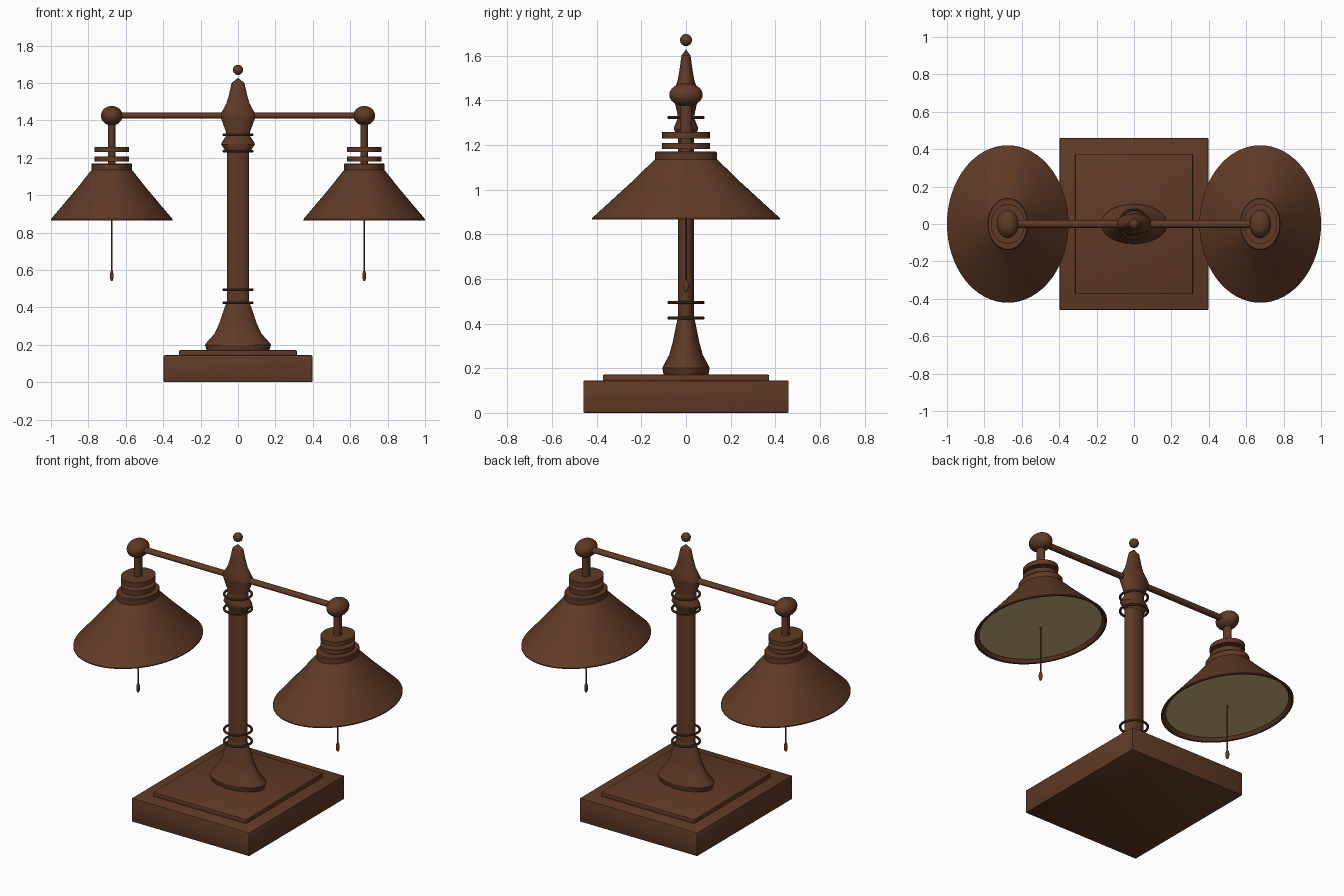
import bpy, bmesh, math
from mathutils import Matrix

cube = bpy.data.objects.get("Cube")
if cube:
    bpy.data.objects.remove(cube, do_unlink=True)


def material(name, rgb):
    m = bpy.data.materials.new(name)
    m.use_nodes = True
    col = (*rgb, 1.0)
    m.diffuse_color = col
    bsdf = next(n for n in m.node_tree.nodes if n.type == 'BSDF_PRINCIPLED')
    bsdf.inputs["Base Color"].default_value = col
    return m


BRONZE = material("bronze brown", (0.117, 0.042, 0.019))
GLASS = material("cream glass", (0.64, 0.48, 0.23))


def finish(name, bm, mat, loc=(0, 0, 0), angle=32):
    bmesh.ops.recalc_face_normals(bm, faces=bm.faces)
    mesh = bpy.data.meshes.new(name)
    bm.to_mesh(mesh)
    bm.free()
    mesh.shade_smooth()
    mesh.set_sharp_from_angle(angle=math.radians(angle))
    mesh.materials.append(mat)
    obj = bpy.data.objects.new(name, mesh)
    obj.location = loc
    bpy.context.scene.collection.objects.link(obj)
    return obj


def lathe(name, profile, loc=(0, 0, 0), squash=1.0, mat=BRONZE, steps=48, closed=False):
    """Turn (radius, height) points about z; squash scales the y radius."""
    bm = bmesh.new()
    vs = [bm.verts.new((r, 0, z)) for r, z in profile]
    pairs = list(zip(vs, vs[1:])) + ([(vs[-1], vs[0])] if closed else [])
    edges = [bm.edges.new(p) for p in pairs]
    bmesh.ops.spin(bm, geom=vs + edges, cent=(0, 0, 0), axis=(0, 0, 1),
                   angle=math.tau, steps=steps)
    bmesh.ops.remove_doubles(bm, verts=bm.verts, dist=1e-5)
    bmesh.ops.scale(bm, vec=(1, squash, 1), verts=bm.verts)
    return finish(name, bm, mat, loc)


def disc(name, r, z0, z1, loc=(0, 0, 0), squash=1.0, mat=BRONZE):
    return lathe(name, [(0, z0), (r, z0), (r, z1), (0, z1)], loc, squash, mat)


def ball(name, size, loc):
    bm = bmesh.new()
    bmesh.ops.create_uvsphere(bm, u_segments=32, v_segments=16, radius=1,
                              matrix=Matrix.Diagonal((*size, 1)))
    return finish(name, bm, BRONZE, loc)


def slab(name, w, d, z0, z1):
    bm = bmesh.new()
    bmesh.ops.create_cube(bm, size=1, matrix=Matrix.Diagonal((w, d, z1 - z0, 1)))
    bmesh.ops.bevel(bm, geom=bm.edges[:], offset=0.006, segments=2,
                    affect='EDGES', profile=0.5)
    return finish(name, bm, BRONZE, (0, 0, (z0 + z1) / 2))


def ring(name, radius, tube, z):
    pts = [(radius + tube * math.cos(a), tube * math.sin(a))
           for a in (math.tau * i / 10 for i in range(10))]
    return lathe(name, pts, (0, 0, z), closed=True)


# Stepped base
slab("base", 0.796, 0.92, 0, 0.145)
slab("base_plate", 0.63, 0.745, 0.14, 0.171)

# Oval column: flared foot, shaft, collar and finial
OVAL = 0.6
lathe("column_foot", [(0, 0.165), (0.165, 0.165), (0.177, 0.2), (0.172, 0.208),
                      (0.125, 0.26), (0.1, 0.315), (0.075, 0.39), (0.06, 0.43), (0, 0.43)],
      squash=OVAL)
disc("column_shaft", 0.06, 0.42, 1.24, squash=OVAL)
lathe("column_collar", [(0, 1.23), (0.062, 1.23), (0.09, 1.27), (0.088, 1.28),
                        (0.065, 1.315), (0.065, 1.34), (0.094, 1.42), (0.094, 1.432),
                        (0.062, 1.49), (0.05, 1.53), (0.034, 1.6), (0, 1.628)],
      squash=OVAL)
for n, z in (("lower_ring", 0.425), ("foot_ring", 0.495),
             ("collar_ring", 1.235), ("upper_ring", 1.323)):
    ring(n, 0.077, 0.007, z)
ball("finial_ball", (0.027, 0.027, 0.027), (0, 0, 1.67))

# Cross arm
arm = lathe("cross_arm", [(0, -0.675), (0.016, -0.675), (0.016, 0.675), (0, 0.675)],
            (0, 0, 1.425), squash=1.3, steps=24)
arm.rotation_euler.y = math.pi / 2

# Two matching lamps
WIDE = 1.295
for side, s in (("left", 1), ("right", -1)):
    at = (0.675 * s, 0, 0)
    ball(side + "_arm_ball", (0.058, 0.075, 0.052), (at[0], 0, 1.425))
    disc(side + "_stem", 0.021, 1.15, 1.41, at, WIDE)
    disc(side + "_upper_disc", 0.091, 1.23, 1.258, at, 1.17)
    disc(side + "_lower_disc", 0.091, 1.181, 1.208, at, 1.17)
    lathe(side + "_shade", [(0, 1.17), (0.104, 1.17), (0.108, 1.165), (0.108, 1.135),
                            (0.19, 1.032), (0.325, 0.872), (0.325, 0.866),
                            (0.315, 0.866), (0.185, 1.02), (0.1, 1.125), (0, 1.125)],
          at, WIDE, steps=64)
    disc(side + "_shade_glass", 0.301, 0.882, 0.89, at, WIDE, GLASS)
    disc(side + "_pull_cord", 0.004, 0.585, 0.885, at)
    ball(side + "_pull_bead", (0.01, 0.012, 0.029), (at[0], 0, 0.569))
